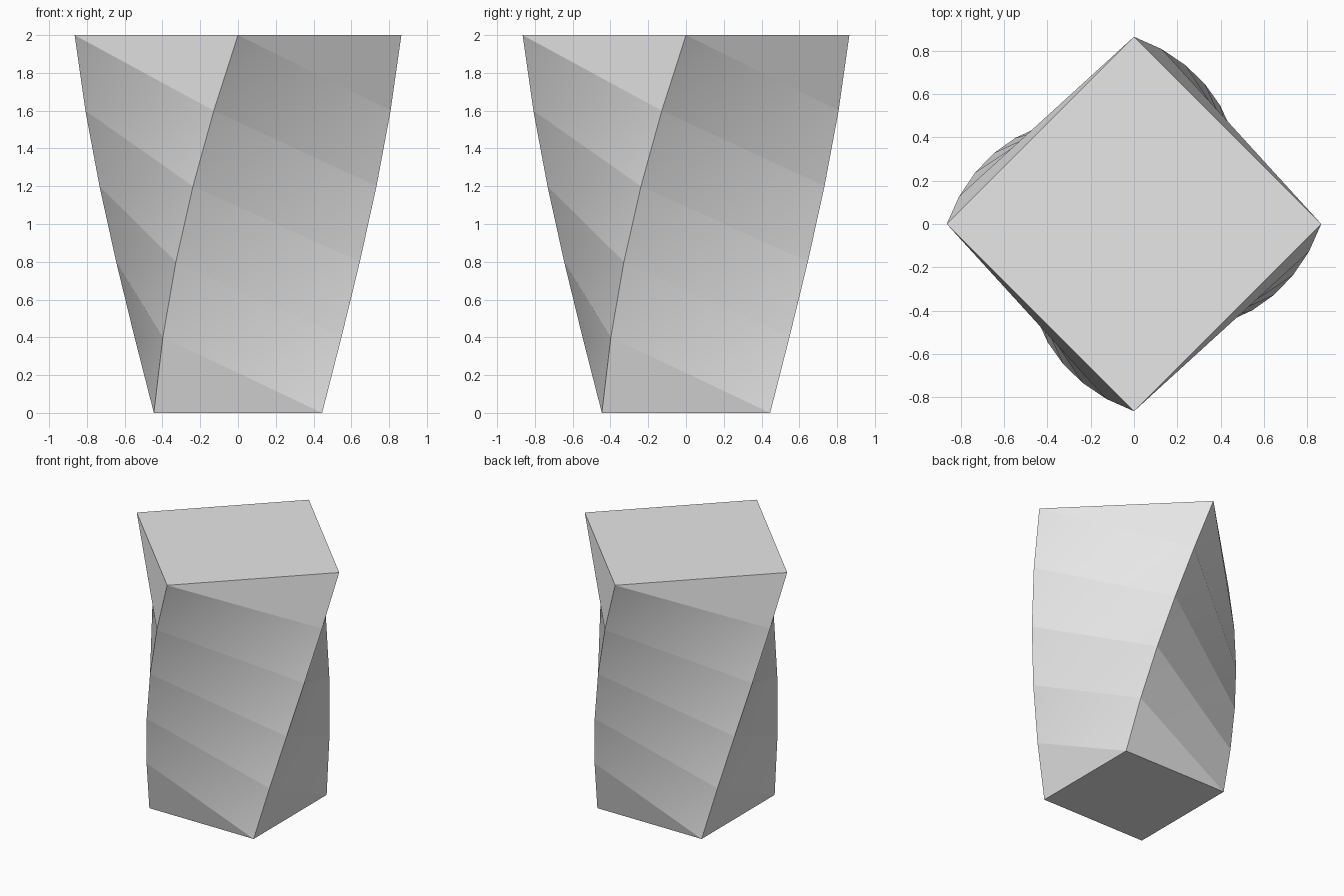
import bpy, bmesh
from math import cos, sin, radians

old = bpy.data.objects.get("Cube")
if old:
    bpy.data.objects.remove(old, do_unlink=True)

HEIGHT, LEVELS, TWIST = 2.0, 5, 45
R_BOTTOM, R_TOP = 0.63, 0.865

# Plain grey material
grey = bpy.data.materials.new("light grey")
grey.use_nodes = True
colour = (0.8, 0.8, 0.8, 1)
grey.diffuse_color = colour
grey.node_tree.nodes["Principled BSDF"].inputs["Base Color"].default_value = colour

bm = bmesh.new()


def ring(level):
    """Square section, turned and widened with height."""
    t = level / LEVELS
    r = R_BOTTOM + (R_TOP - R_BOTTOM) * t
    angles = [radians(225 + 90 * i + TWIST * t) for i in range(4)]
    return [bm.verts.new((r * cos(a), r * sin(a), HEIGHT * t)) for a in angles]


rings = [ring(k) for k in range(LEVELS + 1)]

# Twisted sides, each panel folded from upper left to lower right
for low, high in zip(rings, rings[1:]):
    for i in range(4):
        j = (i + 1) % 4
        bm.faces.new((low[i], low[j], high[i]))
        bm.faces.new((low[j], high[j], high[i]))

# Flat caps
bm.faces.new(rings[0][::-1])
bm.faces.new(rings[-1])

# Smooth across the level lines; crisp folds, corners and rims
for face in bm.faces:
    face.smooth = len(face.verts) == 3
for edge in bm.edges:
    a, b = edge.verts
    inner = 0.01 < a.co.z < HEIGHT - 0.01
    edge.smooth = inner and abs(a.co.z - b.co.z) < 0.01

mesh = bpy.data.meshes.new("twisted_block")
bm.to_mesh(mesh)
bm.free()
mesh.materials.append(grey)
block = bpy.data.objects.new("twisted_block", mesh)
bpy.context.collection.objects.link(block)
